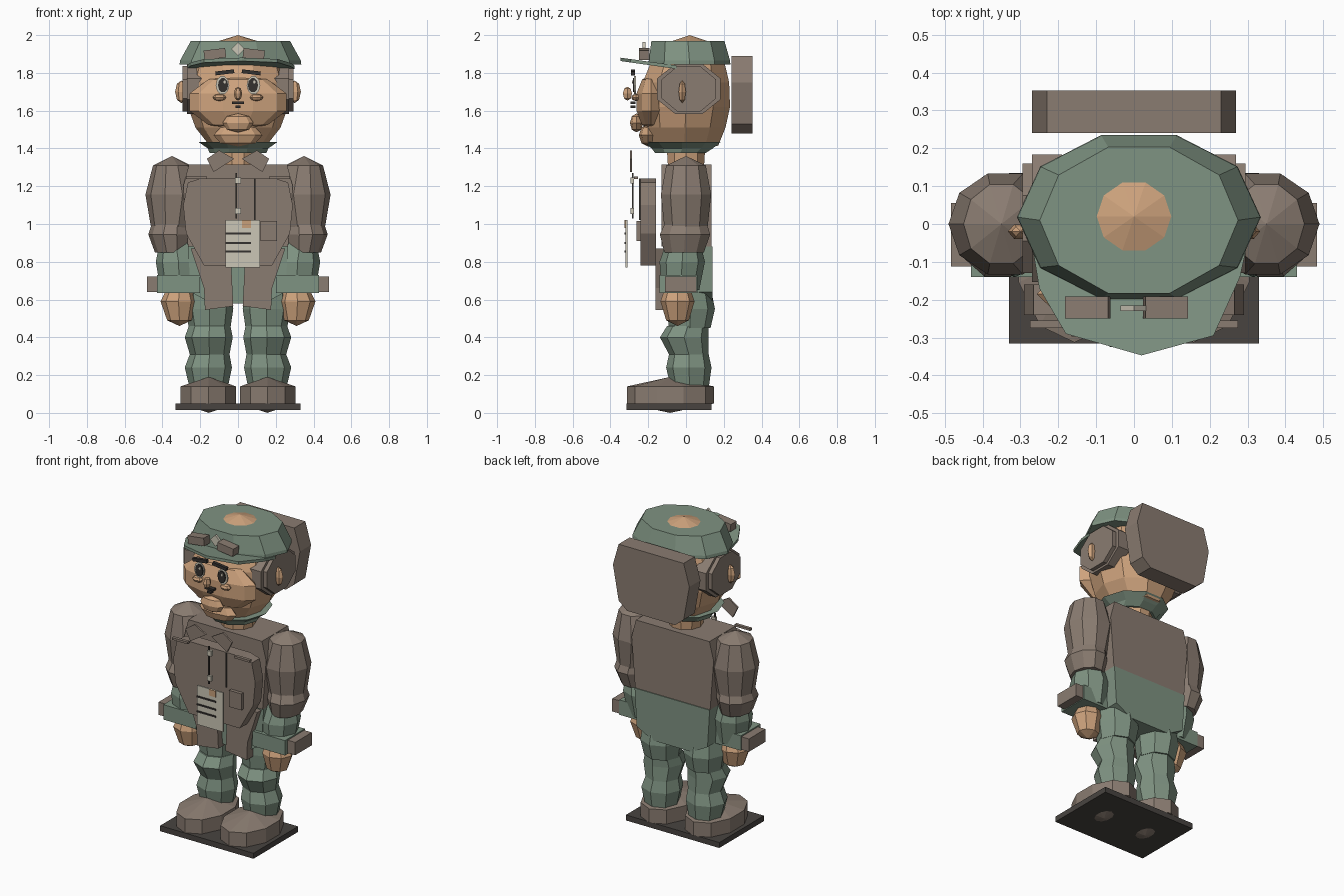
import bpy, bmesh, math
from mathutils import Vector, Matrix

if "Cube" in bpy.data.objects:
    bpy.data.objects.remove(bpy.data.objects["Cube"])


def make_mat(name, srgb):
    m = bpy.data.materials.new(name)
    m.diffuse_color = [((c / 255 + 0.055) / 1.055) ** 2.4 for c in srgb] + [1]
    m.use_nodes = True
    m.node_tree.nodes["Principled BSDF"].inputs["Base Color"].default_value = m.diffuse_color
    return m


SKIN = make_mat("skin", (206, 163, 125))
GREEN = make_mat("sage green", (127, 147, 130))
BROWN = make_mat("taupe brown", (138, 124, 113))
DARK = make_mat("charcoal", (72, 68, 64))
BLACK = make_mat("eye black", (52, 49, 47))
CREAM = make_mat("cream", (203, 198, 182))
TAN = make_mat("tag tan", (200, 160, 122))


def finish(name, bm, mat):
    bmesh.ops.recalc_face_normals(bm, faces=bm.faces)
    me = bpy.data.meshes.new(name)
    bm.to_mesh(me)
    bm.free()
    me.materials.append(mat)
    ob = bpy.data.objects.new(name, me)
    bpy.context.collection.objects.link(ob)
    return ob


def stack(name, mat, rings, low=None, high=None, n=8, phase=0.0):
    """Loft of (z, cx, cy, rx, ry) rings with optional pole points at the ends."""
    bm = bmesh.new()
    loops = [[bm.verts.new((cx + rx * math.cos(math.tau * i / n + phase),
                            cy + ry * math.sin(math.tau * i / n + phase), z))
              for i in range(n)] for z, cx, cy, rx, ry in rings]
    for a, b in zip(loops, loops[1:]):
        for i in range(n):
            j = (i + 1) % n
            bm.faces.new((a[i], a[j], b[j], b[i]))
    for loop, pole in ((loops[0], low), (loops[-1], high)):
        if pole:
            p = bm.verts.new(pole)
            for i in range(n):
                bm.faces.new((loop[i], loop[(i + 1) % n], p))
        else:
            bm.faces.new(loop)
    return finish(name, bm, mat)


def bead(name, mat, c, r, n=8, rows=5):
    """Low-poly ellipsoid."""
    x, y, z = c
    rings = []
    for k in range(1, rows):
        t = math.pi * k / rows
        s = math.sin(t)
        rings.append((z - r[2] * math.cos(t), x, y, r[0] * s, r[1] * s))
    return stack(name, mat, rings, (x, y, z - r[2]), (x, y, z + r[2]), n)


def prism(name, mat, pts, a, b, axis="y"):
    """Outline extruded from a to b; points are (x, z), (y, z) or (x, y)."""
    put = {"y": lambda p, d: (p[0], d, p[1]),
           "x": lambda p, d: (d, p[0], p[1]),
           "z": lambda p, d: (p[0], p[1], d)}[axis]
    bm = bmesh.new()
    lo = [bm.verts.new(put(p, a)) for p in pts]
    hi = [bm.verts.new(put(p, b)) for p in pts]
    bm.faces.new(lo)
    bm.faces.new(hi)
    for i in range(len(pts)):
        j = (i + 1) % len(pts)
        bm.faces.new((lo[i], lo[j], hi[j], hi[i]))
    return finish(name, bm, mat)


def box(name, mat, x, y, z, roll=0.0):
    """Box from three (min, max) ranges, rolled about its own y axis."""
    bm = bmesh.new()
    bmesh.ops.create_cube(bm, size=1)
    size = Vector((x[1] - x[0], y[1] - y[0], z[1] - z[0]))
    mid = Vector((sum(x) / 2, sum(y) / 2, sum(z) / 2))
    bm.transform(Matrix.Translation(mid) @ Matrix.Rotation(roll, 4, "Y")
                 @ Matrix.Diagonal((*size, 1)))
    return finish(name, bm, mat)


def both(half):
    """Mirror a half outline across x = 0."""
    return half + [(-x, z) for x, z in reversed(half)]


def oval(x, z, rx, rz, n=10):
    return [(x + rx * math.cos(math.tau * i / n), z + rz * math.sin(math.tau * i / n))
            for i in range(n)]


# Base
box("base_plate", DARK, (-.33, .33), (-.315, .135), (.015, .05))

# Torso and trousers
prism("jacket_body", BROWN, both([(.26, 1.315), (.29, 1.2), (.265, .88)]), -.13, .135)
prism("trouser_seat", GREEN, both([(.265, .88), (.25, .64), (.14, .58)]), -.12, .14)
prism("jacket_front", BROWN,
      both([(.2, 1.24), (.265, 1.22), (.29, 1.1), (.275, .95), (.18, .78)]), -.24, -.16)

for s, side in ((-1, "left"), (1, "right")):
    def span(a, b):
        return tuple(sorted((s * a, s * b)))

    # Shoes and legs
    stack(side + "_shoe", BROWN,
          [(.05, s * .157, -.083, .155, .23), (.14, s * .157, -.083, .155, .23)],
          (s * .155, -.085, 0), (s * .155, -.085, .19), 10, math.pi / 10)
    stack(side + "_lower_leg", GREEN,
          [(.13, s * .155, .02, .1, .1), (.24, s * .157, .015, .125, .12),
           (.31, s * .15, .015, .105, .105), (.4, s * .155, -.01, .127, .128),
           (.46, s * .15, .01, .11, .11)], n=8)
    stack(side + "_upper_leg", GREEN,
          [(.45, s * .15, .02, .11, .11), (.55, s * .152, .025, .127, .128),
           (.67, s * .15, .015, .115, .115)], n=8)
    # Arms
    stack(side + "_upper_arm", BROWN,
          [(1.31, s * .35, 0, .1, .11), (1.155, s * .34, 0, .15, .14),
           (.98, s * .35, 0, .11, .12)], (s * .35, 0, 1.36), None, 10)
    stack(side + "_elbow", BROWN,
          [(1.02, s * .35, 0, .1, .11), (.945, s * .36, -.005, .115, .14),
           (.85, s * .35, -.01, .09, .11)], n=10)
    stack(side + "_sleeve", GREEN,
          [(.9, s * .33, -.015, .085, .09), (.8, s * .315, -.02, .12, .12),
           (.65, s * .31, -.03, .1, .1)], n=8)
    box(side + "_cuff", GREEN, span(.2, .43), (-.14, .06), (.635, .73))
    box(side + "_cuff_tab", BROWN, span(.43, .483), (-.112, .055), (.64, .722))
    stack(side + "_hand", SKIN,
          [(.65, s * .31, -.045, .07, .07), (.59, s * .315, -.045, .095, .09),
           (.49, s * .31, -.045, .065, .06)], None, (s * .31, -.045, .46), 8)
    # Jacket tails, collar wings and pocket flaps
    prism(side + "_jacket_tail", BROWN,
          [(s * .04, .87), (s * .25, .87), (s * .18, .66), (s * .175, .545),
           (s * .025, .565)], -.162, -.1)
    prism(side + "_collar_wing", BROWN,
          [(s * .02, 1.345), (s * .1, 1.39), (s * .165, 1.345), (s * .13, 1.275)],
          -.297, -.285)
    box(side + "_pocket_flap", BROWN, span(.165, .275), (-.275, -.255), (1.238, 1.252))
    # Hair and ears
    rim = oval(.015, 1.715, .172, .137, 8)
    c, q = math.cos(math.pi / 8), math.sin(math.pi / 8)
    rim = [(.015 + .182 * (c * (y - .015) / .172 - q * (z - 1.715) / .137),
            1.715 + .145 * (q * (y - .015) / .172 + c * (z - 1.715) / .137)) for y, z in rim]
    prism(side + "_hair", BROWN, rim, s * .19, s * .27, "x")
    cap = [(.015 + (y - .015) * .86, 1.715 + (z - 1.715) * .9) for y, z in rim]
    prism(side + "_hair_outer", BROWN, cap, s * .265, s * .295, "x")
    bead(side + "_ear", SKIN, (s * .3, -.02, 1.7), (.033, .022, .06), 6, 4)
    # Eyes, brows and cheeks
    prism(side + "_eye_white", CREAM, oval(s * .082, 1.735, .036, .05), -.274, -.266)
    prism(side + "_pupil", BLACK, oval(s * .079, 1.735, .027, .039), -.281, -.273)
    prism(side + "_eye_glint", CREAM, oval(s * .079 + .008, 1.752, .007, .009, 6), -.287, -.28)
    box(side + "_brow", BLACK, span(.02, .12), (-.29, -.27), (1.793, 1.813), s * .12)
    bead(side + "_cheek", SKIN, (s * .098, -.265, 1.67), (.036, .025, .019), 8, 4)

# Chest details
box("zipper", DARK, (-.012, -.004), (-.285, -.277), (1.03, 1.27))
box("front_seam", DARK, (.086, .092), (-.25, -.242), (1.02, 1.24))
for z in (1.23, 1.07):
    box("button", CREAM, (-.015, .015), (-.293, -.275), (z - .016, z + .016))
box("chest_pocket", BROWN, (.12, .207), (-.262, -.235), (.91, 1.015))
box("name_card", CREAM, (-.066, .117), (-.32, -.31), (.77, 1.02))
for z in (.95, .9, .855):
    box("card_line", BLACK, (-.065, .07), (-.325, -.319), (z - .005, z + .005))
box("card_clip", TAN, (.022, .07), (-.325, -.319), (.98, 1.02))

# Neck and collar
stack("scarf_collar", GREEN, [(1.375, 0, -.03, .15, .14), (1.4, 0, -.02, .16, .17),
                              (1.435, 0, -.02, .21, .215)], n=10)
stack("neck", SKIN, [(1.3, 0, 0, .1, .1), (1.45, 0, 0, .11, .11)], n=10)

# Head
stack("head", SKIN,
      [(1.415, 0, -.01, .15, .19), (1.51, 0, -.005, .225, .225), (1.62, 0, 0, .265, .245),
       (1.75, 0, 0, .28, .24), (1.87, 0, .01, .24, .2), (1.965, 0, .02, .115, .11)],
      (0, 0, 1.38), (0, .02, 2.0), 10)
bead("face", SKIN, (0, -.185, 1.645), (.27, .085, .148), 10, 5)
bead("chin", SKIN, (0, -.2, 1.47), (.13, .05, .06), 8, 4)
bead("lower_lip", SKIN, (0, -.262, 1.535), (.083, .035, .05), 8, 4)
bead("nose", SKIN, (0, -.31, 1.69), (.022, .028, .037), 6, 4)
box("mustache", BLACK, (-.032, .032), (-.295, -.268), (1.636, 1.648))
box("mouth", BLACK, (-.014, .014), (-.295, -.268), (1.615, 1.627))

# Cap with visor, goggles and badge
stack("cap_crown", GREEN, [(1.845, .013, .018, .322, .228), (1.865, .013, .018, .32, .226),
                           (1.97, .013, .01, .262, .203)], n=10)
visor = prism("cap_visor", GREEN,
              [(-.27, -.05), (-.25, -.17), (-.18, -.29), (.02, -.347), (.21, -.295),
               (.28, -.14), (.3, -.05)], -.009, .009, "z")
for v in visor.data.vertices:
    v.co.z += 1.83 - .14 * (v.co.y + .05)
box("left_goggle", BROWN, (-.18, -.065), (-.25, -.192), (1.875, 1.925), -.12)
box("right_goggle", BROWN, (.027, .14), (-.25, -.192), (1.875, 1.925), .12)
prism("cap_badge", CREAM, [(0, 1.963), (.036, 1.927), (0, 1.89), (-.036, 1.927)], -.23, -.215)

# Block behind the head
prism("back_bun", BROWN, both([(.23, 1.89), (.27, 1.75), (.23, 1.53), (.17, 1.48)]), .24, .352)
